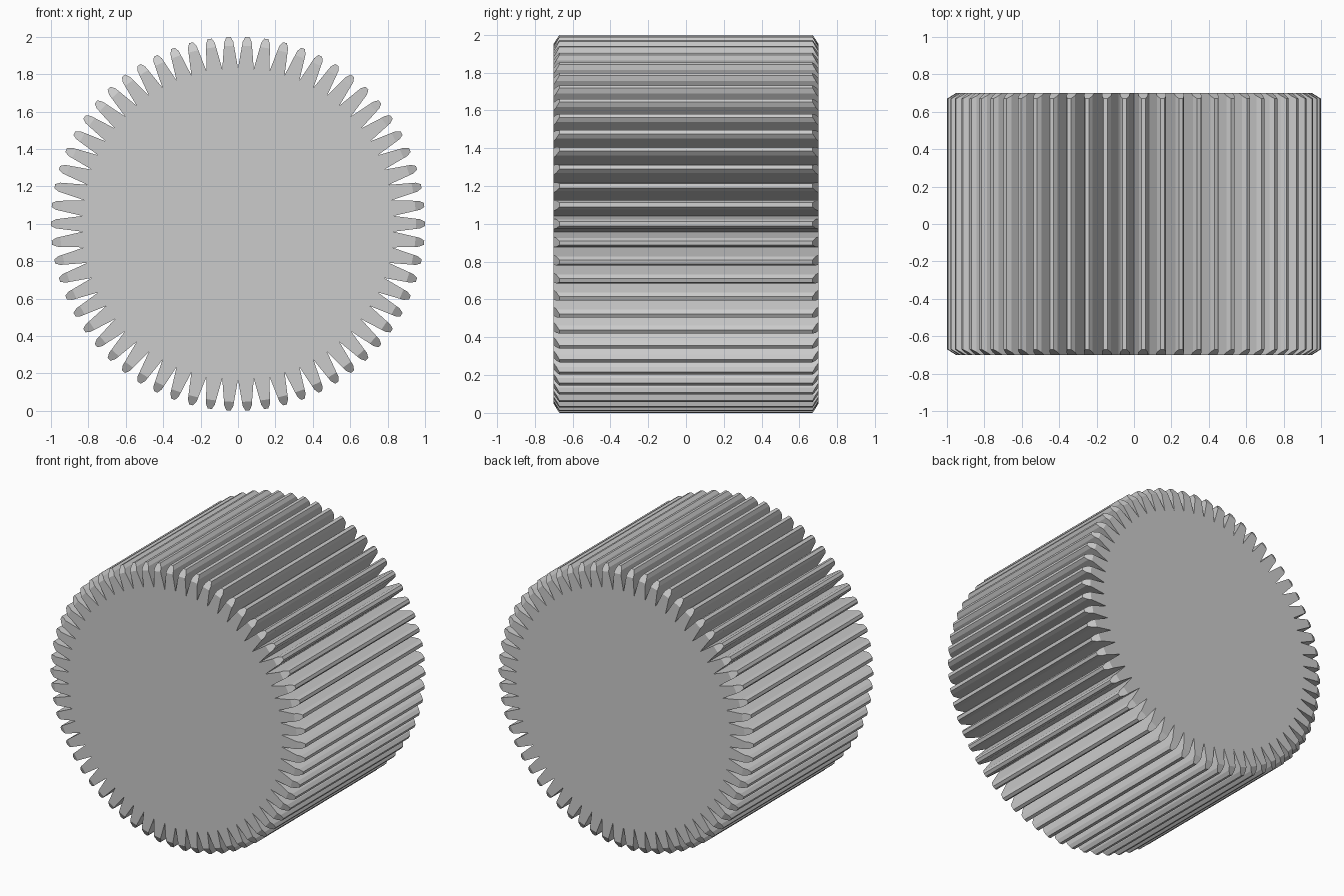
import bpy
import bmesh
import math
from mathutils import Vector

if "Cube" in bpy.data.objects:
    bpy.data.objects.remove(bpy.data.objects["Cube"], do_unlink=True)

TEETH = 62
STEP = 2 * math.pi / TEETH
HALF_LENGTH = 0.70
ROOT_R, SHOULDER_R, TIP_R = 0.832, 0.975, 1.0
SHOULDER_W, TIP_W = 0.024, 0.011      # half widths of a tooth
CUT_R, CUT_LENGTH = 0.952, 0.03       # end chamfer
ROOT_W = ROOT_R * math.sin(STEP / 2)
ROOT_X = ROOT_R * math.cos(STEP / 2)

steel = bpy.data.materials.new("plain_grey")
steel.use_nodes = True
grey = (0.6, 0.6, 0.6, 1)
steel.diffuse_color = grey
steel.node_tree.nodes["Principled BSDF"].inputs["Base Color"].default_value = grey

bm = bmesh.new()


def chamfer_y(r):
    """Half length of the gear at radius r, following the end chamfer."""
    return HALF_LENGTH - CUT_LENGTH * max(0, r - CUT_R) / (TIP_R - CUT_R)


# Flank half width where the end chamfer starts
t = (CUT_R - ROOT_X) / (SHOULDER_R - ROOT_X)
cut_w = ROOT_W + t * (SHOULDER_W - ROOT_W)

caps = {-1: [], 1: []}
for i in range(TEETH):
    angle = i * STEP
    out = Vector((math.cos(angle), 0, math.sin(angle)))
    side = Vector((-math.sin(angle), 0, math.cos(angle)))

    def vert(r, w, y):
        return bm.verts.new(out * r + side * w + Vector((0, y, 1)))

    rows = {}
    for end in (-1, 1):
        for s in (-1, 1):
            rows[end, s] = [
                vert(ROOT_X, s * ROOT_W, end * HALF_LENGTH),
                vert(CUT_R, s * cut_w, end * HALF_LENGTH),
                vert(SHOULDER_R, s * SHOULDER_W, end * chamfer_y(SHOULDER_R)),
                vert(TIP_R, s * TIP_W, end * chamfer_y(TIP_R)),
            ]
        a, b = rows[end, -1], rows[end, 1]
        caps[end] += [a[0], a[1], b[1], b[0]]
        # End chamfer of the tooth
        bm.faces.new([a[1], a[2], a[3], b[3], b[2], b[1]])
    # Flanks and bevelled tip edges
    for s in (-1, 1):
        a, b = rows[-1, s], rows[1, s]
        bm.faces.new(a[:3] + b[2::-1])
        bm.faces.new([a[2], a[3], b[3], b[2]])
    # Tip land
    bm.faces.new([rows[-1, -1][3], rows[-1, 1][3], rows[1, 1][3], rows[1, -1][3]])

# Flat ends
for loop in caps.values():
    bm.faces.new(loop)

bmesh.ops.remove_doubles(bm, verts=bm.verts[:], dist=0.0005)
bmesh.ops.recalc_face_normals(bm, faces=bm.faces[:])

mesh = bpy.data.meshes.new("spur_gear")
bm.to_mesh(mesh)
bm.free()
mesh.materials.append(steel)
gear = bpy.data.objects.new("spur_gear", mesh)
bpy.context.collection.objects.link(gear)
